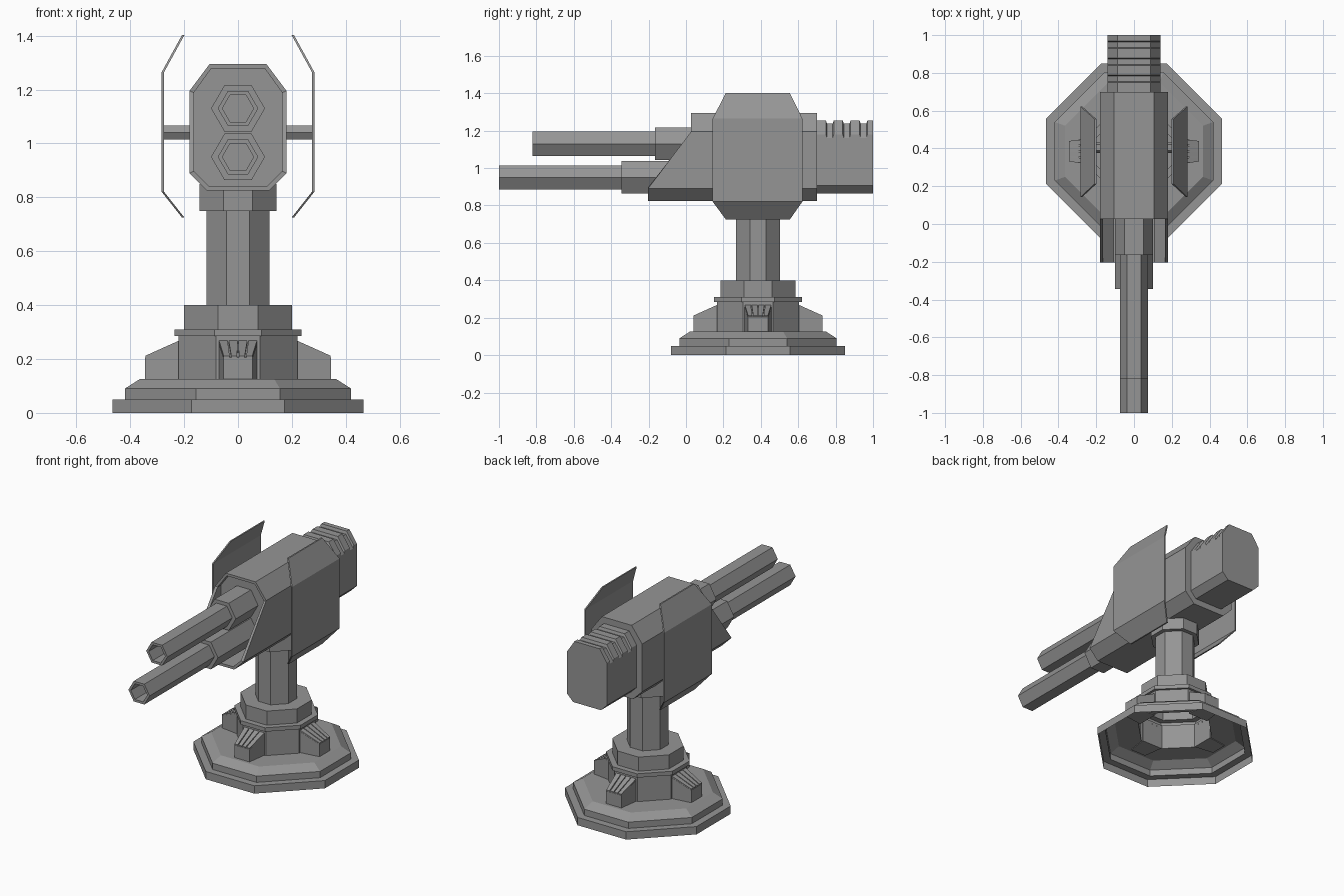
import bpy, bmesh, math

if "Cube" in bpy.data.objects:
    bpy.data.objects.remove(bpy.data.objects["Cube"])

CY = 0.385  # y of the pedestal axis

metal = bpy.data.materials.new("dark_metal")
metal.diffuse_color = (0.3, 0.3, 0.3, 1)
metal.use_nodes = True
metal.node_tree.nodes["Principled BSDF"].inputs["Base Color"].default_value = metal.diffuse_color


def loft(name, loops, cap_start=True, cap_end=True):
    """Skin a list of equal-length closed loops."""
    bm = bmesh.new()
    rings = [[bm.verts.new(p) for p in loop] for loop in loops]
    n = len(rings[0])
    for a, b in zip(rings, rings[1:]):
        for i in range(n):
            j = (i + 1) % n
            bm.faces.new((a[i], a[j], b[j], b[i]))
    if cap_start:
        bm.faces.new(rings[0][::-1])
    if cap_end:
        bm.faces.new(rings[-1])
    bmesh.ops.recalc_face_normals(bm, faces=bm.faces)
    me = bpy.data.meshes.new(name)
    bm.to_mesh(me)
    bm.free()
    me.materials.append(metal)
    ob = bpy.data.objects.new(name, me)
    bpy.context.collection.objects.link(ob)
    return ob


def octagon(a, z):
    h = a * 0.37
    pts = [(a, -h), (a, h), (h, a), (-h, a), (-a, h), (-a, -h), (-h, -a), (h, -a)]
    return [(x, CY + y, z) for x, y in pts]


def hexagon(r, y, z):
    return [(r * math.cos(math.radians(60 * i)), y, z + r * math.sin(math.radians(60 * i)))
            for i in range(6)]


# Pedestal: stepped octagonal shell, open underneath
profile = [(0.465, 0), (0.465, 0.05), (0.42, 0.05), (0.42, 0.09), (0.365, 0.125),
           (0.22, 0.125), (0.22, 0.285), (0.235, 0.285), (0.235, 0.31), (0.2, 0.31),
           (0.2, 0.4), (0.117, 0.4), (0.117, 0.75), (0.143, 0.75), (0.143, 0.85)]
loft("pedestal", [octagon(a, z) for a, z in profile], cap_start=False)


# Four ribbed buttresses around the pedestal
def wedge(name, ang, inner, outer):
    """Each end: distance, left offset, right offset, bottom z, top z."""
    c, s = math.cos(ang), math.sin(ang)

    def ring(d, l, r, z0, z1):
        return [(d * c - o * s, CY + d * s + o * c, z)
                for o, z in ((l, z0), (r, z0), (r, z1), (l, z1))]
    loft(name, [ring(*inner), ring(*outer)])


for k in range(4):
    ang = k * math.pi / 2
    wedge(f"buttress_{k}", ang, (0.215, -0.072, 0.072, 0.12, 0.26), (0.345, -0.054, 0.054, 0.12, 0.205))
    for i in range(4):
        u = (i - 1.5) / 1.5
        wedge(f"buttress_rib_{k}_{i}", ang,
              (0.215, u * 0.055 - 0.016, u * 0.055 + 0.016, 0.24, 0.27),
              (0.344, u * 0.042 - 0.011, u * 0.042 + 0.011, 0.19, 0.212))


# Gun housing: tall octagonal tube with a raked, recessed front
def housing(inset, y_low, y_high, lift=0.0):
    d = inset
    c = d * 0.41
    half = [(0.115 - c, 0.825 + d, y_low), (0.18 - d, 0.89 + c, y_low),
            (0.18 - d, 1.195 - c + lift, y_high), (0.105 - c, 1.295 - d + lift, y_high)]
    pts = half + [(-x, z, y) for x, z, y in reversed(half)]
    return [(x, y, z) for x, z, y in pts]


loft("gun_housing", [housing(0, 0.7, 0.7), housing(0, -0.203, 0.027),
                     housing(0.016, -0.203, 0.027), housing(0.016, 0.06, 0.06)])

# Rear block with raised cooling ridges over its top faces only
loops = [housing(0.04, 0.68, 0.68)]
for y0, y1 in ((0.69, 0.748), (0.79, 0.838), (0.88, 0.928), (0.97, 1.0)):
    if y0 > 0.7:
        loops.append(housing(0.04, y0 - 0.006, y0 - 0.006, -0.018))
    loops += [housing(0.04, y0, y0), housing(0.04, y1, y1)]
    if y1 < 1:
        loops.append(housing(0.04, y1 + 0.006, y1 + 0.006, -0.018))
loft("rear_block", loops)

# Two staggered hexagonal barrels with bores and sleeves
for label, z, tip, sleeve in (("upper", 1.13, -0.82, -0.165), ("lower", 0.95, -1.0, -0.345)):
    loft(f"{label}_barrel", [hexagon(0.075, sleeve + 0.05, z), hexagon(0.075, tip, z),
                             hexagon(0.058, tip, z), hexagon(0.058, tip + 0.18, z)])
    loft(f"{label}_barrel_sleeve", [hexagon(0.1, 0.08, z), hexagon(0.1, sleeve, z)])

# Bent side shields and their hexagonal struts, mirrored across x
shield = [(0.208, 0.725, 0.213, 0.555), (0.283, 0.82, 0.143, 0.622),
          (0.283, 1.265, 0.143, 0.622), (0.208, 1.402, 0.213, 0.555)]
T = 0.009
for label, s in (("left", -1), ("right", 1)):
    loft(f"{label}_shield", [[(s * x, y0, z), (s * x, y1, z), (s * (x - T), y1, z), (s * (x - T), y0, z)]
                             for x, z, y0, y1 in shield])
    loft(f"{label}_shield_strut",
         [[(s * x, 0.405 + px, z) for px, _, z in hexagon(0.03, 0, 1.04)] for x in (0.17, 0.278)])
